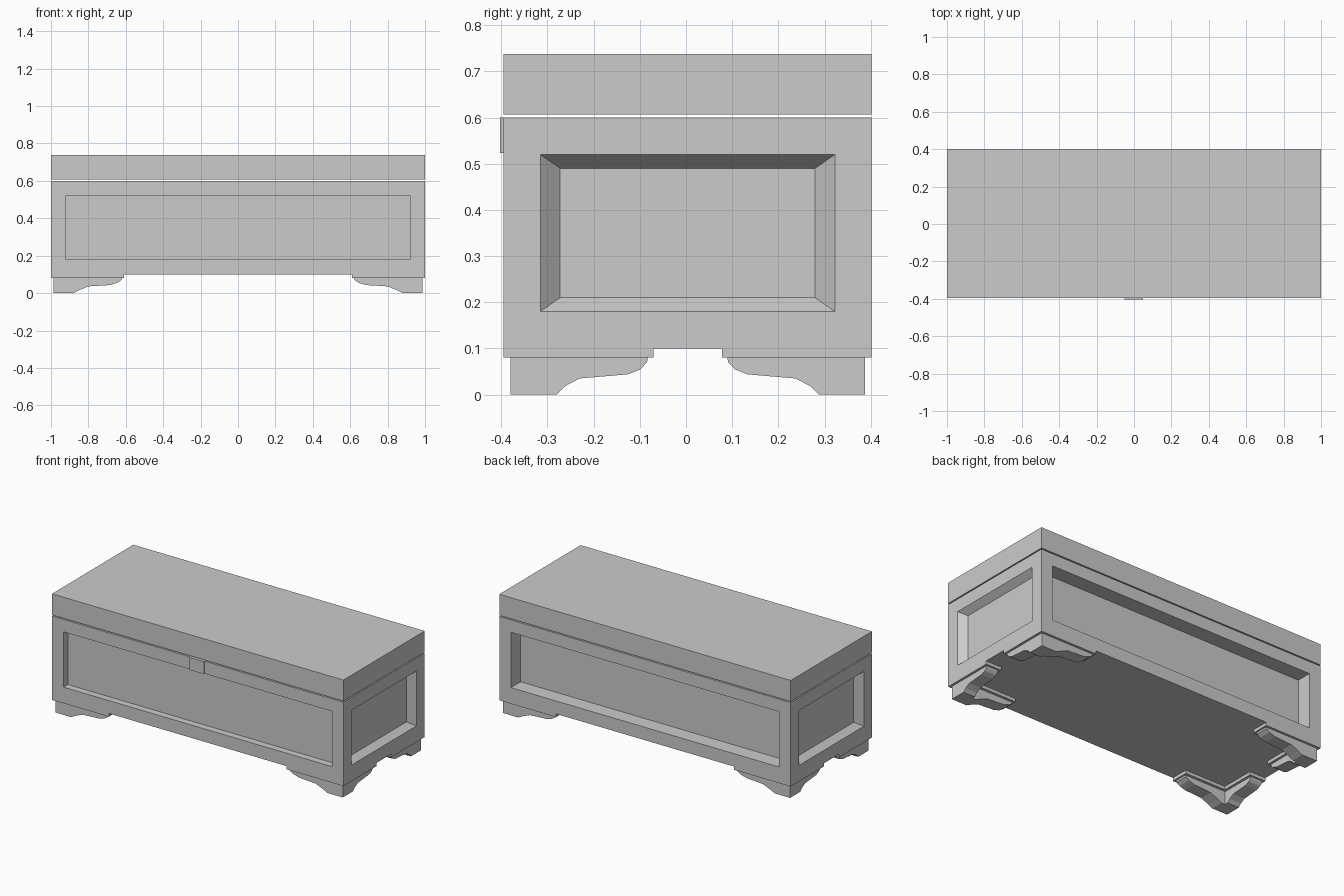
import bpy, bmesh
from mathutils import Vector

cube = bpy.data.objects.get("Cube")
if cube:
    bpy.data.objects.remove(cube, do_unlink=True)

grey = bpy.data.materials.new("plain grey")
grey.use_nodes = True
grey.diffuse_color = (0.6, 0.6, 0.6, 1)
grey.node_tree.nodes["Principled BSDF"].inputs["Base Color"].default_value = (0.6, 0.6, 0.6, 1)

HALF_X, HALF_Y, MID_Y = 1.0, 0.3985, 0.0035


def finish(name, bm):
    bmesh.ops.remove_doubles(bm, verts=bm.verts, dist=1e-5)
    bmesh.ops.recalc_face_normals(bm, faces=bm.faces)
    mesh = bpy.data.meshes.new(name)
    bm.to_mesh(mesh)
    bm.free()
    mesh.materials.append(grey)
    obj = bpy.data.objects.new(name, mesh)
    bpy.context.collection.objects.link(obj)
    return obj


def prism(bm, first, last):
    """Solid between two matching outlines."""
    a = [bm.verts.new(p) for p in first]
    b = [bm.verts.new(p) for p in last]
    bm.faces.new(a)
    bm.faces.new(b[::-1])
    for i in range(len(a)):
        j = (i + 1) % len(a)
        bm.faces.new((a[i], b[i], b[j], a[j]))


def box(name, x, y, z):
    bm = bmesh.new()
    rings = [[(x[i], y[j], h) for i, j in ((0, 0), (1, 0), (1, 1), (0, 1))] for h in z]
    prism(bm, *rings)
    return finish(name, bm)


def span(half, mid=0.0):
    return (mid - half, mid + half)


def side_recess(side):
    """Cutter with sloping walls for an end panel."""
    def ring(x, half, low, high):
        y0, y1 = span(half, MID_Y)
        return [(side * x, y0, low), (side * x, y1, low), (side * x, y1, high), (side * x, y0, high)]
    bm = bmesh.new()
    # the outer ring is carried past the wall on the same slope
    prism(bm, ring(1.04, 0.362, 0.15, 0.55), ring(0.96, 0.276, 0.21, 0.49))
    return finish("side_recess_cutter", bm)


# Body, with the underside cut to leave L-shaped corner pads
body = box("chest_body", span(HALF_X), span(HALF_Y, MID_Y), (0.08, 0.6))
front, back = span(HALF_Y, MID_Y)
cutters = [
    box("underside_cutter", span(0.61), span(0.6), (0, 0.1)),
    box("underside_cutter", span(1.2), span(0.074, MID_Y), (0, 0.1)),
    box("underside_cutter", span(0.89), span(0.288, MID_Y), (0, 0.1)),
    box("front_recess_cutter", span(0.92), (front - 0.1, front + 0.043), (0.18, 0.523)),
    box("back_recess_cutter", span(0.92), (back - 0.095, back + 0.1), (0.18, 0.523)),
    side_recess(1),
    side_recess(-1),
]
bpy.context.view_layer.objects.active = body
for cutter in cutters:
    cutter.hide_render = True
    mod = body.modifiers.new("cut", "BOOLEAN")
    mod.operation, mod.solver, mod.object = "DIFFERENCE", "EXACT", cutter
    bpy.ops.object.modifier_apply(modifier=mod.name)
    bpy.data.objects.remove(cutter, do_unlink=True)

# Lid and lock plate
box("lid", span(HALF_X), span(HALF_Y, MID_Y), (0.607, 0.738))
box("lock_plate", span(0.05, -0.002), (front - 0.008, front), (0.523, 0.6))

# Bracket feet: two mitred arms with a scrolled lower edge
INSET, THICK, TOP = 0.0145, 0.08, 0.08
LONG_ARM = [(0.105, 0), (0.135, 0.015), (0.185, 0.036), (0.3, 0.043),
            (0.34, 0.055), (0.362, 0.07), (0.365, TOP)]
SHORT_ARM = [(0.1, 0), (0.118, 0.018), (0.15, 0.035), (0.255, 0.044),
             (0.282, 0.055), (0.296, 0.07), (0.298, TOP)]


def foot(name, sx, sy):
    bm = bmesh.new()
    corner = Vector((sx * (HALF_X - INSET), MID_Y + sy * (HALF_Y - INSET), 0))
    along_x, along_y = Vector((-sx, 0, 0)), Vector((0, -sy, 0))
    for profile, along, inward in ((LONG_ARM, along_x, along_y), (SHORT_ARM, along_y, along_x)):
        rings = []
        for depth in (0, THICK):
            outline = [(depth, TOP), (depth, 0)] + profile
            rings.append([corner + along * u + inward * depth + Vector((0, 0, z)) for u, z in outline])
        a, b = [[bm.verts.new(p) for p in ring] for ring in rings]
        bm.faces.new(a)
        bm.faces.new(b)
        # the mitre end stays open so that both arms weld into one
        for i in range(1, len(a)):
            j = (i + 1) % len(a)
            bm.faces.new((a[i], b[i], b[j], a[j]))
    return finish(name, bm)


for sx, side in ((1, "left"), (-1, "right")):
    for sy, end in ((-1, "front"), (1, "back")):
        foot(f"{end}_{side}_foot", sx, sy)
